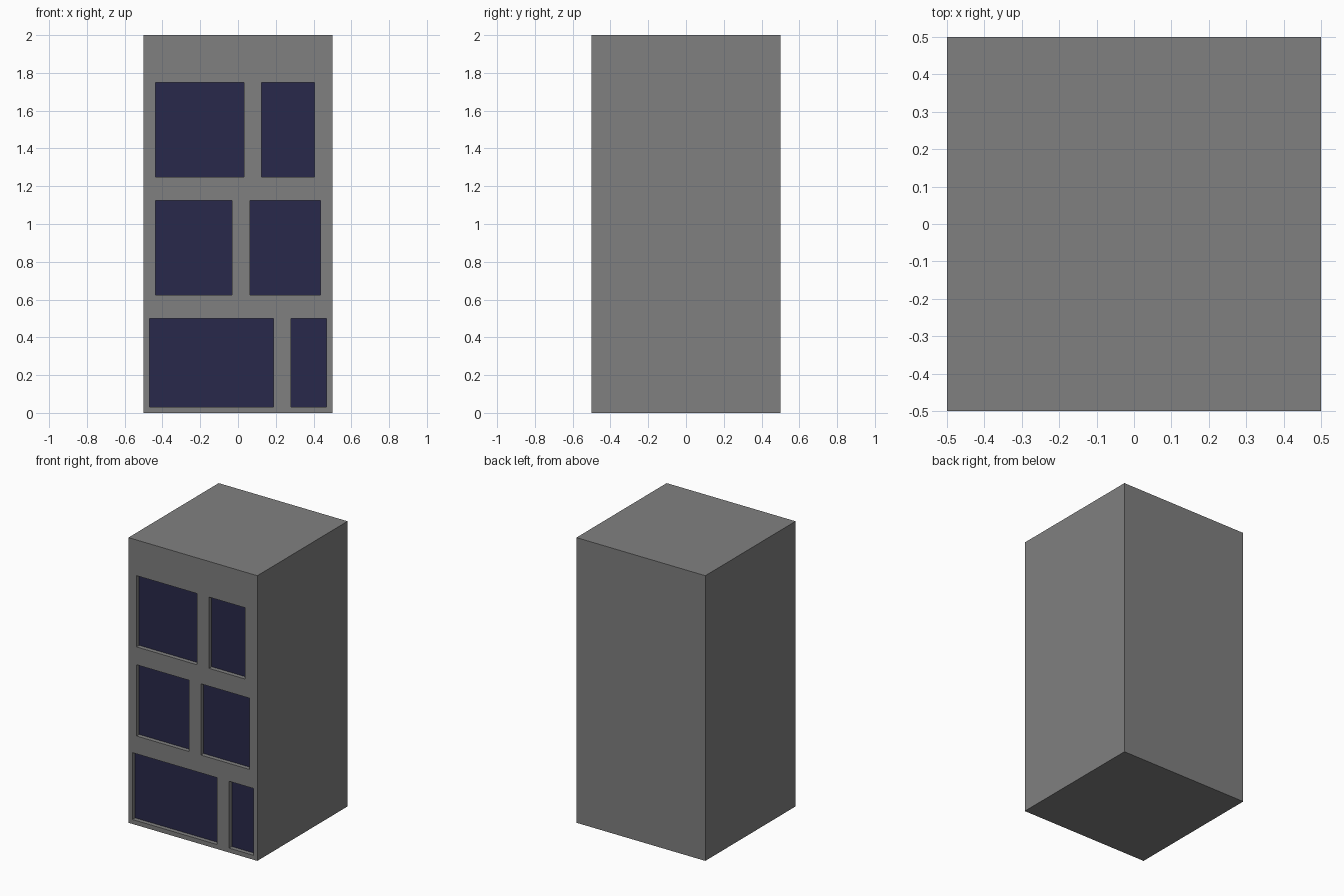
import bpy
import bmesh
from mathutils import Matrix

if "Cube" in bpy.data.objects:
    bpy.data.objects.remove(bpy.data.objects["Cube"])

DEPTH = 0.03  # window recess


def material(name, rgb):
    m = bpy.data.materials.new(name)
    m.diffuse_color = (*rgb, 1.0)
    m.use_nodes = True
    m.node_tree.nodes["Principled BSDF"].inputs["Base Color"].default_value = m.diffuse_color
    return m


def add_box(bm, x0, x1, y0, y1, z0, z1):
    mat = Matrix.Translation(((x0 + x1) / 2, (y0 + y1) / 2, (z0 + z1) / 2))
    mat = mat @ Matrix.Diagonal((x1 - x0, y1 - y0, z1 - z0, 1))
    bmesh.ops.create_cube(bm, size=1, matrix=mat)


def make_object(name, boxes):
    bm = bmesh.new()
    for b in boxes:
        add_box(bm, *b)
    me = bpy.data.meshes.new(name)
    bm.to_mesh(me)
    bm.free()
    ob = bpy.data.objects.new(name, me)
    bpy.context.collection.objects.link(ob)
    return ob


concrete = material("concrete grey", (0.216, 0.216, 0.216))
glass = material("dark blue glass", (0.0215, 0.0215, 0.069))

# Window rows: bottom, top, and x spans
rows = [
    (0.031, 0.5, [(-0.469, 0.1875), (0.281, 0.469)]),
    (0.625, 1.125, [(-0.4375, -0.031), (0.0625, 0.4375)]),
    (1.25, 1.75, [(-0.4375, 0.031), (0.125, 0.406)]),
]
openings = [(x0, x1, -0.6, -0.5 + DEPTH, z0, z1)
            for z0, z1, spans in rows for x0, x1 in spans]

# Building block with recessed windows
building = make_object("building", [(-0.5, 0.5, -0.5, 0.5, 0, 2)])
cutter = make_object("window_cutter", openings)
cutter.hide_render = True
mod = building.modifiers.new("windows", 'BOOLEAN')
mod.operation = 'DIFFERENCE'
mod.solver = 'EXACT'
mod.object = cutter
bpy.context.view_layer.objects.active = building
bpy.ops.object.modifier_apply(modifier=mod.name)
bpy.data.objects.remove(cutter)

# Recess floors are glass, everything else is concrete
building.data.materials.clear()
building.data.materials.append(concrete)
building.data.materials.append(glass)
for f in building.data.polygons:
    f.material_index = int(f.normal.y < -0.9 and f.center.y > -0.5 + DEPTH / 2)
